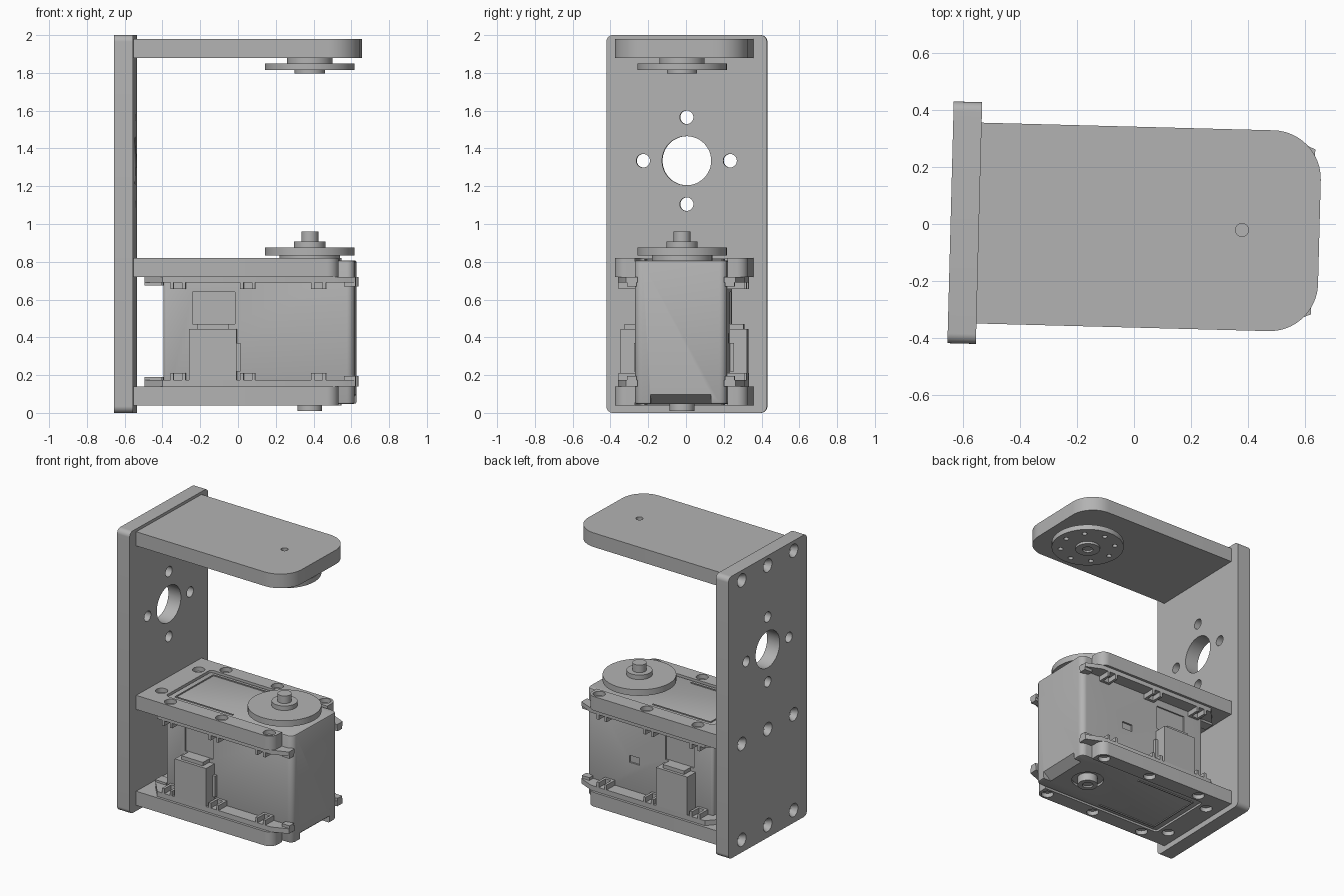
import bpy, bmesh, math
from mathutils import Matrix, Vector

cube = bpy.data.objects.get("Cube")
if cube:
    bpy.data.objects.remove(cube)

grey = bpy.data.materials.new("light_grey")
grey.use_nodes = True
COLOR = (0.45, 0.45, 0.45, 1)
grey.diffuse_color = COLOR
grey.node_tree.nodes["Principled BSDF"].inputs["Base Color"].default_value = COLOR

parts = []
HORN_X = 0.38


def add(name, bm, part=True):
    bmesh.ops.recalc_face_normals(bm, faces=bm.faces)
    me = bpy.data.meshes.new(name)
    bm.to_mesh(me)
    bm.free()
    me.materials.append(grey)
    ob = bpy.data.objects.new(name, me)
    bpy.context.collection.objects.link(ob)
    if part:
        parts.append(ob)
    return ob


def prism(bm, outline, lo, hi, to_3d=lambda a, b, c: (a, b, c)):
    """Extrude a closed outline from lo to hi."""
    low = [bm.verts.new(to_3d(a, b, lo)) for a, b in outline]
    top = [bm.verts.new(to_3d(a, b, hi)) for a, b in outline]
    n = len(low)
    bm.faces.new(low[::-1])
    bm.faces.new(top)
    for i in range(n):
        bm.faces.new((low[i], low[(i + 1) % n], top[(i + 1) % n], top[i]))


def rounded(x0, x1, y0, y1, radii, seg=10):
    """Rectangle outline; radii run from the (x0, y0) corner anticlockwise."""
    pts = []
    corners = [(x0, y0, 1, 1), (x1, y0, -1, 1), (x1, y1, -1, -1), (x0, y1, 1, -1)]
    for k, ((x, y, sx, sy), r) in enumerate(zip(corners, radii)):
        if r == 0:
            pts.append((x, y))
            continue
        for i in range(seg + 1):
            a = math.pi + (k + i / seg) * math.pi / 2
            pts.append((x + sx * r + r * math.cos(a), y + sy * r + r * math.sin(a)))
    return pts


def box(bm, x0, x1, y0, y1, z0, z1):
    prism(bm, rounded(x0, x1, y0, y1, [0] * 4), z0, z1)


def cyl(bm, center, r1, depth, r2=None, axis="Z", seg=32):
    turn = Matrix.Rotation(math.pi / 2, 4, "Y") if axis == "X" else Matrix()
    bmesh.ops.create_cone(bm, cap_ends=True, segments=seg, radius1=r1,
                          radius2=r1 if r2 is None else r2, depth=depth,
                          matrix=Matrix.Translation(center) @ turn)


def cut(ob, bm):
    """Subtract the shapes in bm from the object."""
    tool = add("cutter", bm, False)
    tool.hide_render = True
    mod = ob.modifiers.new("cut", "BOOLEAN")
    mod.object = tool
    mod.solver = "EXACT"
    mod.use_self = True
    bpy.context.view_layer.update()
    done = bpy.data.meshes.new_from_object(
        ob.evaluated_get(bpy.context.evaluated_depsgraph_get()))
    ob.modifiers.clear()
    ob.data = done
    bpy.data.objects.remove(tool)


# Back plate with mounting pattern and countersunk screw holes
bm = bmesh.new()
prism(bm, rounded(-0.425, 0.425, 0, 2, [0.035] * 4), -0.645, -0.545, lambda a, b, c: (c, a, b))
plate = add("back_plate", bm)
bm = bmesh.new()
cyl(bm, (-0.6, 0, 1.335), 0.13, 0.3, axis="X", seg=48)
for dy, dz in ((1, 0), (-1, 0), (0, 1), (0, -1)):
    cyl(bm, (-0.6, 0.23 * dy, 1.335 + 0.23 * dz), 0.036, 0.3, axis="X")
cut(plate, bm)
bm = bmesh.new()
for z in (0.09, 0.77, 1.93):
    for y in (-0.28, 0, 0.28):
        cyl(bm, (-0.63, y, z), 0.052, 0.05, 0.026, axis="X")
cut(plate, bm)
bm = bmesh.new()
for z in (0.09, 0.77, 1.93):
    for y in (-0.28, 0, 0.28):
        cyl(bm, (-0.6, y, z), 0.025, 0.06, axis="X")
cut(plate, bm)

# Top arm
bm = bmesh.new()
prism(bm, rounded(-0.545, 0.652, -0.353, 0.353, [0, 0.17, 0.17, 0], 16), 1.88, 1.98)
arm = add("top_arm", bm)
bm = bmesh.new()
cyl(bm, (HORN_X, 0, 1.97), 0.023, 0.06)
cut(arm, bm)

# Forked brackets around the servo, with screw holes on the outer face
for name, z0, z1, face in (("upper_bracket", 0.72, 0.82, 0.82), ("lower_bracket", 0.04, 0.14, 0.04)):
    bm = bmesh.new()
    prism(bm, rounded(-0.545, 0.54, -0.353, 0.353, [0, 0.06, 0.06, 0]), z0, z1)
    bracket = add(name, bm)
    bm = bmesh.new()
    prism(bm, rounded(-0.392, 0.7, -0.246, 0.246, [0.03, 0, 0, 0.03]), z0 - 0.1, z1 + 0.1)
    for s in (-1, 1):
        for x, y in ((-0.31, 0.3), (0.1, 0.3), (0.48, 0.3), (-0.455, 0.2)):
            cyl(bm, (x, s * y, face), 0.04, 0.06)
    cut(bracket, bm)

# Servo case: rounded block, chamfered at the lower front between two screw posts
bm = bmesh.new()
prism(bm, rounded(-0.39, 0.622, -0.244, 0.244, [0.02, 0.04, 0.04, 0.02]), 0.048, 0.808)
case = add("servo_case", bm)
bev = case.modifiers.new("soft_edges", "BEVEL")
bev.width = 0.01
bev.segments = 2
bev.limit_method = "ANGLE"
bev.angle_limit = math.radians(50)
bm = bmesh.new()
prism(bm, [(0.54, 0.03), (0.65, 0.03), (0.65, 0.12)], -0.16, 0.16, lambda a, b, c: (a, c, b))
cyl(bm, (HORN_X, 0, 0.045), 0.105, 0.04)
box(bm, 0.2, 0.28, 0.232, 0.3, 0.37, 0.42)
for s in (-1, 1):
    y0, y1 = sorted((s * 0.234, s * 0.3))
    box(bm, -0.235, -0.01, y0, y1, 0.47, 0.64)
cut(case, bm)

# Seams on the case covers
bm = bmesh.new()
for z in (0.808, 0.042):
    for s in (-1, 1):
        box(bm, -0.34, 0.12, s * 0.205 - 0.004, s * 0.205 + 0.004, z, z + 0.006)
    box(bm, -0.344, -0.336, -0.205, 0.205, z, z + 0.006)
add("cover_seams", bm)

# Flanges on both sides with end tabs and nut pockets
for name, z0, z1, out in (("upper_flange", 0.69, 0.72, -1), ("lower_flange", 0.14, 0.175, 1)):
    bm = bmesh.new()
    for s in (-1, 1):
        def side(x0, x1, ya, yb, za, zb):
            y0, y1 = sorted((s * ya, s * yb))
            box(bm, x0, x1, y0, y1, min(za, zb), max(za, zb))
        prism(bm, [(-0.49, s * 0.15), (-0.49, s * 0.22), (-0.39, s * 0.335), (0.52, s * 0.335),
                   (0.63, s * 0.29), (0.63, s * 0.23), (-0.39, s * 0.23), (-0.39, s * 0.15)], z0, z1)
        inner = z1 if out > 0 else z0
        for x in (-0.31, 0.06, 0.435):
            for dx in (-0.04, 0.022):
                side(x + dx, x + dx + 0.018, 0.24, 0.335, inner, inner + out * 0.035)
            side(x - 0.04, x + 0.04, 0.24, 0.262, inner, inner + out * 0.035)
        side(-0.49, -0.4, 0.15, 0.225, inner, inner + out * 0.015)
        side(0.57, 0.63, 0.235, 0.285, inner, inner + out * 0.02)
    add(name, bm)

# Cable connectors on both sides
bm = bmesh.new()
for s in (-1, 1):
    y0, y1 = sorted((s * 0.235, s * 0.335))
    prism(bm, [(-0.25, 0.175), (0.0, 0.175), (0.0, 0.445), (-0.25, 0.445)], y0, y1,
          lambda a, b, c: (a, c, b))
    y0, y1 = sorted((s * 0.235, s * 0.315))
    box(bm, -0.21, -0.04, y0, y1, 0.445, 0.47)
    y0, y1 = sorted((s * 0.235, s * 0.265))
    box(bm, 0.0, 0.02, y0, y1, 0.22, 0.37)
add("connectors", bm)


def stack(name, layers):
    """Turned part made of (radius, low, high) cylinders."""
    bm = bmesh.new()
    for r, lo, hi in layers:
        cyl(bm, (HORN_X, 0, (lo + hi) / 2), r, hi - lo, seg=64)
    return add(name, bm)


# Driven horn, rear axle and idler horn
stack("drive_horn", [(0.16, 0.8, 0.832), (0.237, 0.832, 0.875), (0.083, 0.87, 0.907), (0.045, 0.9, 0.96)])
axle = stack("rear_axle", [(0.066, 0.01, 0.07)])
stack("idler_hub", [(0.12, 1.848, 1.885)])
idler = stack("idler_horn", [(0.237, 1.814, 1.85)])
boss = stack("idler_boss", [(0.08, 1.797, 1.82)])
bm = bmesh.new()
for i in range(8):
    a = i * math.pi / 4
    cyl(bm, (HORN_X + 0.18 * math.cos(a), 0.18 * math.sin(a), 1.83), 0.017, 0.06, seg=16)
cut(idler, bm)
for ob, z in ((boss, 1.797), (axle, 0.01)):
    bm = bmesh.new()
    cyl(bm, (HORN_X, 0, z), 0.035, 0.025)
    cut(ob, bm)

# Smooth curved walls, then set the whole assembly at its slight yaw
yaw = Matrix.Translation(Vector((0, -0.011, 0))) @ Matrix.Rotation(math.radians(-1.5), 4, "Z")
bpy.ops.object.select_all(action="DESELECT")
for ob in parts:
    ob.matrix_world = yaw
    ob.select_set(True)
bpy.context.view_layer.objects.active = plate
bpy.ops.object.shade_smooth_by_angle(angle=math.radians(30))
